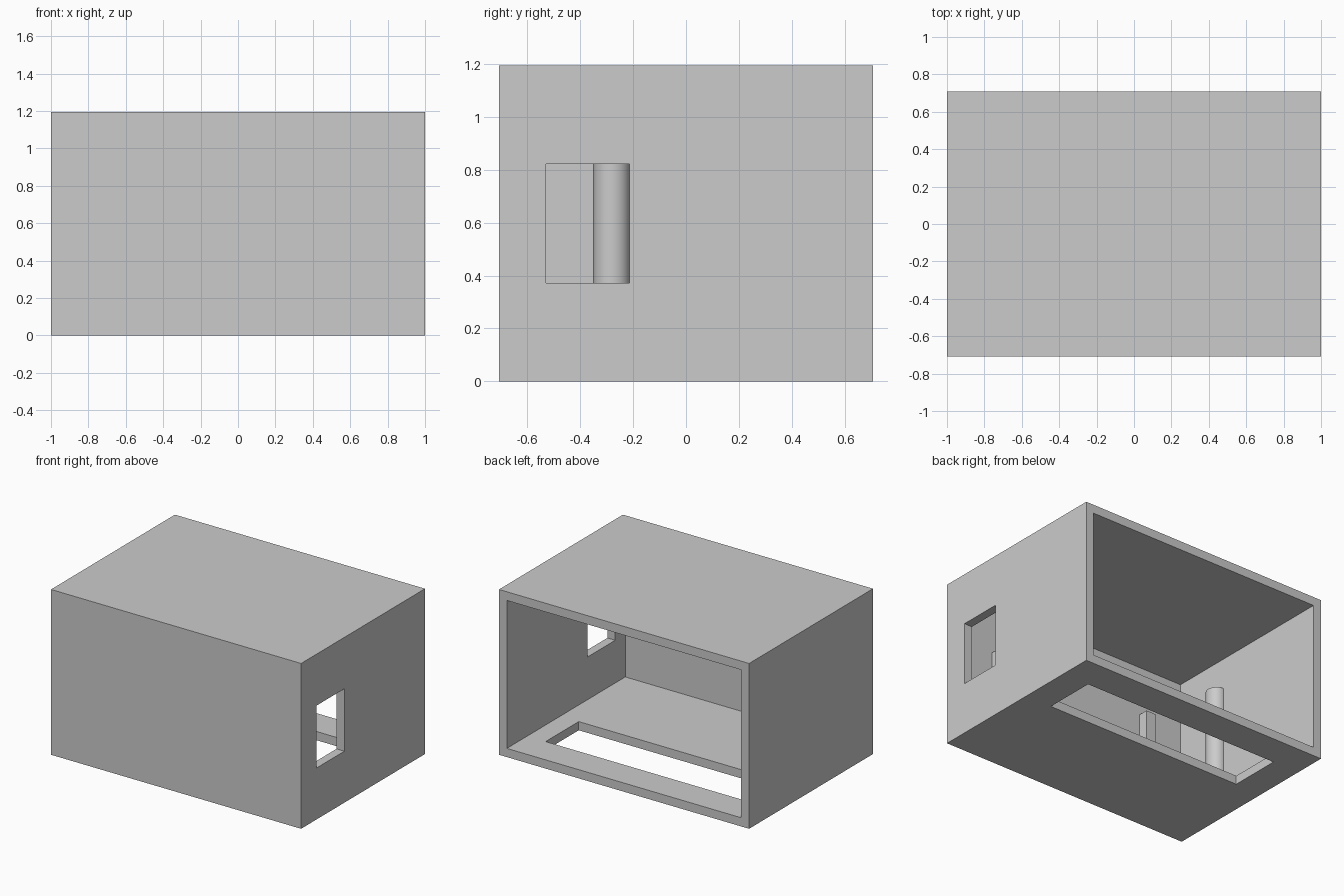
import bpy, bmesh, math
from mathutils import Matrix, Vector

cube = bpy.data.objects.get("Cube")
if cube:
    bpy.data.objects.remove(cube, do_unlink=True)

W, D, H, T = 2.0, 1.415, 1.195, 0.063   # outer size and wall thickness
MID = H / 2

grey = bpy.data.materials.new("plain grey")
grey.use_nodes = True
grey.diffuse_color = (0.6, 0.6, 0.6, 1)
grey.node_tree.nodes["Principled BSDF"].inputs["Base Color"].default_value = (0.6, 0.6, 0.6, 1)


def add_object(name, bm):
    bmesh.ops.recalc_face_normals(bm, faces=bm.faces[:])
    mesh = bpy.data.meshes.new(name)
    bm.to_mesh(mesh)
    bm.free()
    mesh.materials.append(grey)
    obj = bpy.data.objects.new(name, mesh)
    bpy.context.collection.objects.link(obj)
    return obj


def box(name, low, high):
    low, high = Vector(low), Vector(high)
    bm = bmesh.new()
    bmesh.ops.create_cube(bm, size=1, matrix=Matrix.Translation((low + high) / 2)
                          @ Matrix.Diagonal((*(high - low), 1)))
    return add_object(name, bm)


def cut(target, cutter):
    cutter.hide_render = True
    mod = target.modifiers.new("cut", "BOOLEAN")
    mod.operation, mod.solver, mod.object = "DIFFERENCE", "EXACT", cutter
    bpy.context.view_layer.objects.active = target
    bpy.ops.object.modifier_apply(modifier=mod.name)
    bpy.data.objects.remove(cutter, do_unlink=True)


# Housing: hollow box, open at the back
housing = box("housing", (-W / 2, -D / 2, 0), (W / 2, D / 2, H))
cut(housing, box("cavity_cutter", (-W / 2 + T, -D / 2 + T, T), (W / 2 - T, D, H - T)))
# Side window
cut(housing, box("window_cutter", (W / 2 - 2 * T, -0.53, 0.372), (W / 2 + T, -0.213, 0.823)))
# Long slot in the floor
cut(housing, box("slot_cutter", (-0.79, 0.097, -T), (0.79, 0.475, 2 * T)))

# Two blocks on the inside of the front wall
for side, name in ((1, "left_block"), (-1, "right_block")):
    x = side * 0.629
    box(name, (x - 0.04, -D / 2 + T, MID - 0.18), (x + 0.04, -D / 2 + T + 0.07, MID + 0.18))

# Upright half-round bar on the inside of the right wall
RADIUS, STEPS = 0.07, 24
bm = bmesh.new()
ring = []
for i in range(STEPS + 1):
    a = math.pi * (i / STEPS - 0.5)
    ring.append(bm.verts.new((-W / 2 + T + RADIUS * math.cos(a),
                              -0.28 + RADIUS * math.sin(a), MID - 0.315)))
base = bm.faces.new(ring)
top = bmesh.ops.extrude_face_region(bm, geom=[base])
bmesh.ops.translate(bm, vec=(0, 0, 0.63),
                    verts=[v for v in top["geom"] if isinstance(v, bmesh.types.BMVert)])
bar = add_object("half_round_bar", bm)
bpy.ops.object.select_all(action="DESELECT")
bar.select_set(True)
bpy.context.view_layer.objects.active = bar
bpy.ops.object.shade_smooth_by_angle(angle=math.radians(30))
